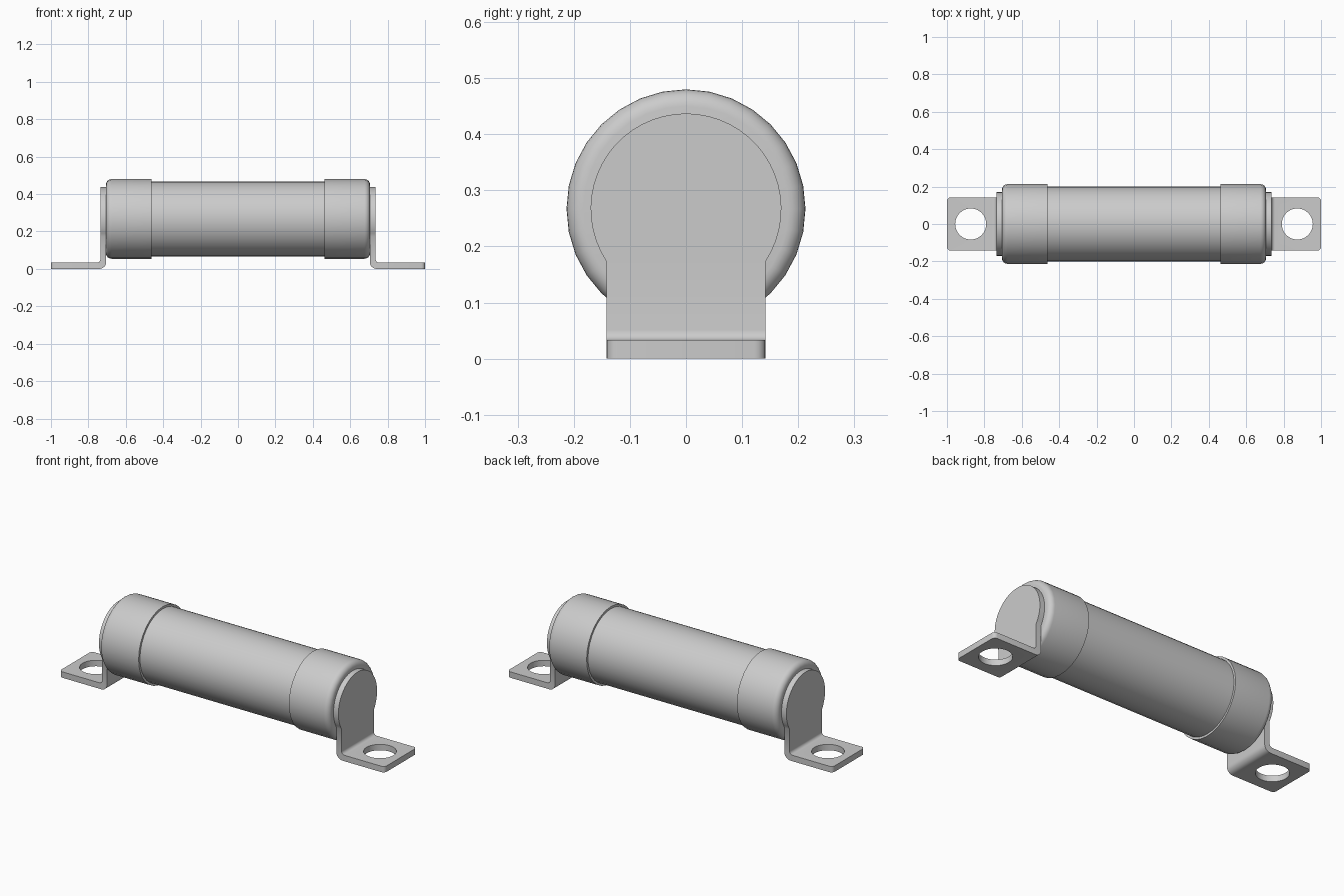
import bpy, bmesh, math
from mathutils import Vector

if "Cube" in bpy.data.objects:
    bpy.data.objects.remove(bpy.data.objects["Cube"])

AXIS_Z = 0.267      # height of the cylinder axis
SIDES = 32


def finish(bm, name, mirror=False, cutter=None):
    bmesh.ops.remove_doubles(bm, verts=bm.verts, dist=1e-4)
    bmesh.ops.recalc_face_normals(bm, faces=bm.faces)
    mesh = bpy.data.meshes.new(name)
    bm.to_mesh(mesh)
    bm.free()
    ob = bpy.data.objects.new(name, mesh)
    bpy.context.collection.objects.link(ob)
    bpy.ops.object.select_all(action='DESELECT')
    ob.select_set(True)
    bpy.context.view_layer.objects.active = ob
    if cutter:
        mod = ob.modifiers.new("hole", 'BOOLEAN')
        mod.operation = 'DIFFERENCE'
        mod.solver = 'EXACT'
        mod.object = cutter
        bpy.ops.object.modifier_apply(modifier=mod.name)
        bpy.data.objects.remove(cutter)
    bpy.ops.object.shade_smooth_by_angle(angle=math.radians(35))
    if mirror:
        ob.modifiers.new("mirror", 'MIRROR').use_axis = (True, False, False)
    return ob


def arc(cx, cy, r, a0, a1, n):
    return [(cx + r * math.cos(math.radians(a0 + (a1 - a0) * i / n)),
             cy + r * math.sin(math.radians(a0 + (a1 - a0) * i / n)))
            for i in range(n + 1)]


def lathe(name, profile, mirror=False):
    """Spin an (x, radius) profile about the long axis."""
    bm = bmesh.new()
    vs = [bm.verts.new((x, 0, AXIS_Z + r)) for x, r in profile]
    es = [bm.edges.new(p) for p in zip(vs, vs[1:])]
    bmesh.ops.spin(bm, geom=vs + es, cent=(0, 0, AXIS_Z), axis=(1, 0, 0),
                   angle=math.tau, steps=SIDES, use_merge=True)
    return finish(bm, name, mirror)


def prism(bm, points, offset):
    """Extrude a closed outline into a solid."""
    face = bm.faces.new([bm.verts.new(p) for p in points])
    ext = bmesh.ops.extrude_face_region(bm, geom=[face], use_keep_orig=True)
    top = [g for g in ext['geom'] if isinstance(g, bmesh.types.BMVert)]
    bmesh.ops.translate(bm, verts=top, vec=Vector(offset))


# Tube body and the two end caps
lathe("fuse_body", [(-0.465, 0.201), (0.465, 0.201)])
F = 0.03
lathe("end_cap", [(0.462, 0.2), (0.462, 0.213)]
      + arc(0.706 - F, 0.213 - F, F, 90, 0, 6) + [(0.706, 0.0)], mirror=True)

# Bracket: bent foot strip
X0, X1, T, HALF, R = 0.705, 0.736, 0.033, 0.142, 0.17
neck = AXIS_Z - math.sqrt(R * R - HALF * HALF)
bm = bmesh.new()
section = ([(X0, neck)] + arc(X0 + 0.036, 0.036, 0.036, 180, 270, 6)
           + [(1.0, 0.0), (1.0, T)]
           + arc(X1 + 0.018, T + 0.018, 0.018, 270, 180, 6) + [(X1, neck)])
prism(bm, [(x, -HALF, z) for x, z in section], (0, 2 * HALF, 0))
corners = [e for e in bm.edges
           if all(v.co.x > 0.999 for v in e.verts)
           and abs(e.verts[0].co.y - e.verts[1].co.y) < 1e-5]
bmesh.ops.bevel(bm, geom=corners, offset=0.02, segments=4, profile=0.5,
                affect='EDGES')

# Bracket: round head joined on the neck line
a = math.degrees(math.asin((neck - AXIS_Z) / R))
head = arc(0, AXIS_Z, R, a, 180 - a, 36)
prism(bm, [(X0, y, z) for y, z in head], (X1 - X0, 0, 0))
seam = [f for f in bm.faces if all(abs(v.co.z - neck) < 1e-4 for v in f.verts)]
bmesh.ops.delete(bm, geom=seam, context='FACES')

# Bolt hole
bpy.ops.mesh.primitive_cylinder_add(vertices=32, radius=0.083, depth=0.2,
                                    location=(0.873, 0, 0.017))
cutter = bpy.context.object
cutter.name = "hole_cutter"
cutter.hide_render = True
finish(bm, "mounting_bracket", mirror=True, cutter=cutter)
